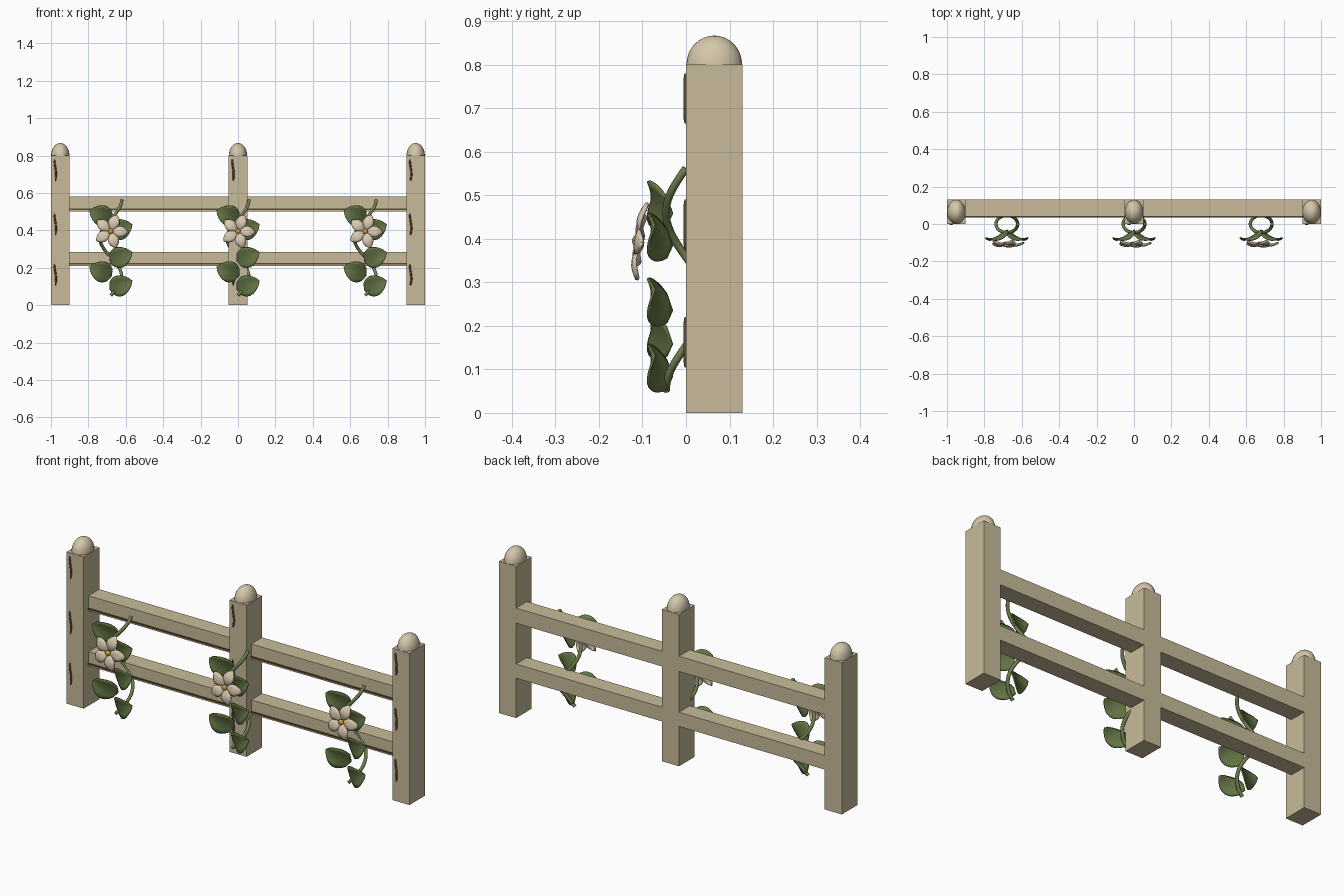
import bpy, bmesh, math
from math import sin, cos, pi, radians

if "Cube" in bpy.data.objects:
    bpy.data.objects.remove(bpy.data.objects["Cube"])


def material(name, rgb):
    m = bpy.data.materials.new(name)
    m.use_nodes = True
    m.diffuse_color = (*rgb, 1)
    m.node_tree.nodes["Principled BSDF"].inputs["Base Color"].default_value = (*rgb, 1)
    return m


WOOD = material("pale wood", (0.58, 0.50, 0.32))
CAP = material("light wood", (0.66, 0.57, 0.40))
GRAIN = material("dark grain", (0.11, 0.07, 0.03))
LEAF = material("leaf green", (0.13, 0.18, 0.06))
STEM = material("stem green", (0.16, 0.22, 0.08))
PETAL = material("cream petal", (0.70, 0.59, 0.44))
POLLEN = material("golden pollen", (0.60, 0.36, 0.04))


def add_mesh(name, bm, mat, smooth=False):
    bmesh.ops.recalc_face_normals(bm, faces=bm.faces)
    for f in bm.faces:
        f.smooth = smooth
    me = bpy.data.meshes.new(name)
    bm.to_mesh(me)
    bm.free()
    me.materials.append(mat)
    ob = bpy.data.objects.new(name, me)
    bpy.context.collection.objects.link(ob)
    return ob


def box(name, x, y, z, mat):
    bm = bmesh.new()
    bmesh.ops.create_cube(bm, size=1)
    for v in bm.verts:
        for i, (lo, hi) in enumerate((x, y, z)):
            v.co[i] = lo if v.co[i] < 0 else hi
    return add_mesh(name, bm, mat)


def ball(name, center, radii, mat, dome=False):
    bm = bmesh.new()
    bmesh.ops.create_uvsphere(bm, u_segments=24, v_segments=16, radius=1)
    if dome:
        bmesh.ops.delete(bm, geom=[v for v in bm.verts if v.co.z < -0.01], context="VERTS")
    for v in bm.verts:
        v.co = [c + r * k for c, r, k in zip(center, radii, v.co)]
    return add_mesh(name, bm, mat, True)


def tube(name, points, radius, mat, ends=1.0):
    cu = bpy.data.curves.new(name, "CURVE")
    cu.dimensions = "3D"
    cu.bevel_depth = radius
    cu.bevel_resolution = 2
    cu.use_fill_caps = True
    sp = cu.splines.new("POLY")
    sp.points.add(len(points) - 1)
    for p, co in zip(sp.points, points):
        p.co = (*co, 1)
    sp.points[0].radius = sp.points[-1].radius = ends
    sp.use_smooth = True
    cu.materials.append(mat)
    ob = bpy.data.objects.new(name, cu)
    bpy.context.collection.objects.link(ob)
    return ob


def blade(name, place, width, thick, mat, nu=10, nv=6):
    """Curved leaf-like sheet: place(u, w, v) gives the point, width(u) the half width."""
    bm = bmesh.new()
    rows = []
    for i in range(nu + 1):
        u = i / nu
        rows.append([bm.verts.new(place(u, v * width(u), v))
                     for v in (2 * j / nv - 1 for j in range(nv + 1))])
    for a, b in zip(rows, rows[1:]):
        for j in range(nv):
            bm.faces.new((a[j], a[j + 1], b[j + 1], b[j]))
    bmesh.ops.remove_doubles(bm, verts=bm.verts, dist=0.0005)
    ob = add_mesh(name, bm, mat, True)
    mod = ob.modifiers.new("thickness", "SOLIDIFY")
    mod.thickness = thick
    mod.offset = 0
    return ob


# Posts with domed caps and grain marks
for post_x in (-0.95, 0, 0.95):
    box("post", (post_x - 0.05, post_x + 0.05), (0, 0.13), (0, 0.8), WOOD)
    ball("post_cap", (post_x, 0.065, 0.8), (0.049, 0.064, 0.067), CAP, dome=True)
    for z0 in (0.105, 0.375, 0.665):
        pts = [(post_x - 0.027 + 0.004 * sin(5 * t / 8), -0.001, z0 + 0.115 * t / 8)
               for t in range(9)]
        tube("post_grain", pts, 0.005, GRAIN, ends=0.5)

# Rails between the posts, each with a grain line
for z0, z1 in ((0.21, 0.285), (0.50, 0.58)):
    for x0, x1 in ((-0.9, -0.05), (0.05, 0.9)):
        box("rail", (x0, x1), (0.04, 0.13), (z0, z1), WOOD)
        box("rail_grain", (x0, x1), (0.035, 0.041), (z0 + 0.008, z0 + 0.016), GRAIN)


def add_leaf(cx, base_z, side):
    tilt = radians(22)

    def place(u, w, v):
        a = 0.13 * u - 0.006
        depth = 0.032 + 0.046 * sin(0.65 * pi * u) + 0.012 * v * v * sin(pi * u)
        return (cx + side * (a * cos(tilt) - w * sin(tilt)), -depth,
                base_z + a * sin(tilt) + w * cos(tilt))

    blade("leaf", place, lambda u: 0.056 * max(0, sin(pi * u ** 0.75)) ** 0.7, 0.006, LEAF)


def add_flower(cx, cz):
    for k in range(5):
        ang = radians(70 + 72 * k)

        def place(u, w, v):
            a = 0.008 + 0.083 * u
            dx = a * cos(ang) - w * sin(ang)
            dz = a * sin(ang) + w * cos(ang)
            depth = 0.102 + 0.014 * sin(pi * u) - 0.005 * v * v - 0.13 * dz
            return (cx + dx, -depth, cz + dz)

        blade("petal", place,
              lambda u: 0.005 + 0.026 * max(0, sin(pi * u ** 1.1)) ** 0.8 - 0.004 * u,
              0.007, PETAL, 8, 4)
    ball("flower_center", (cx, -0.113, cz), (0.014, 0.011, 0.014), POLLEN)


# Climbing vines: spiral stem, alternating leaves and one blossom
for vine_x in (-0.68, 0, 0.68):
    steps = 50
    path = []
    for i in range(steps + 1):
        t = i / steps
        turn = 2.5 * pi * t
        path.append((vine_x + 0.058 * cos(turn), -0.046 * sin(turn), 0.562 - 0.51 * t))
    tube("vine_stem", path, 0.009, STEM)
    for z, side in ((0.46, -1), (0.386, 1), (0.237, 1), (0.16, -1), (0.085, 1)):
        add_leaf(vine_x, z, side)
    add_flower(vine_x, 0.395)
